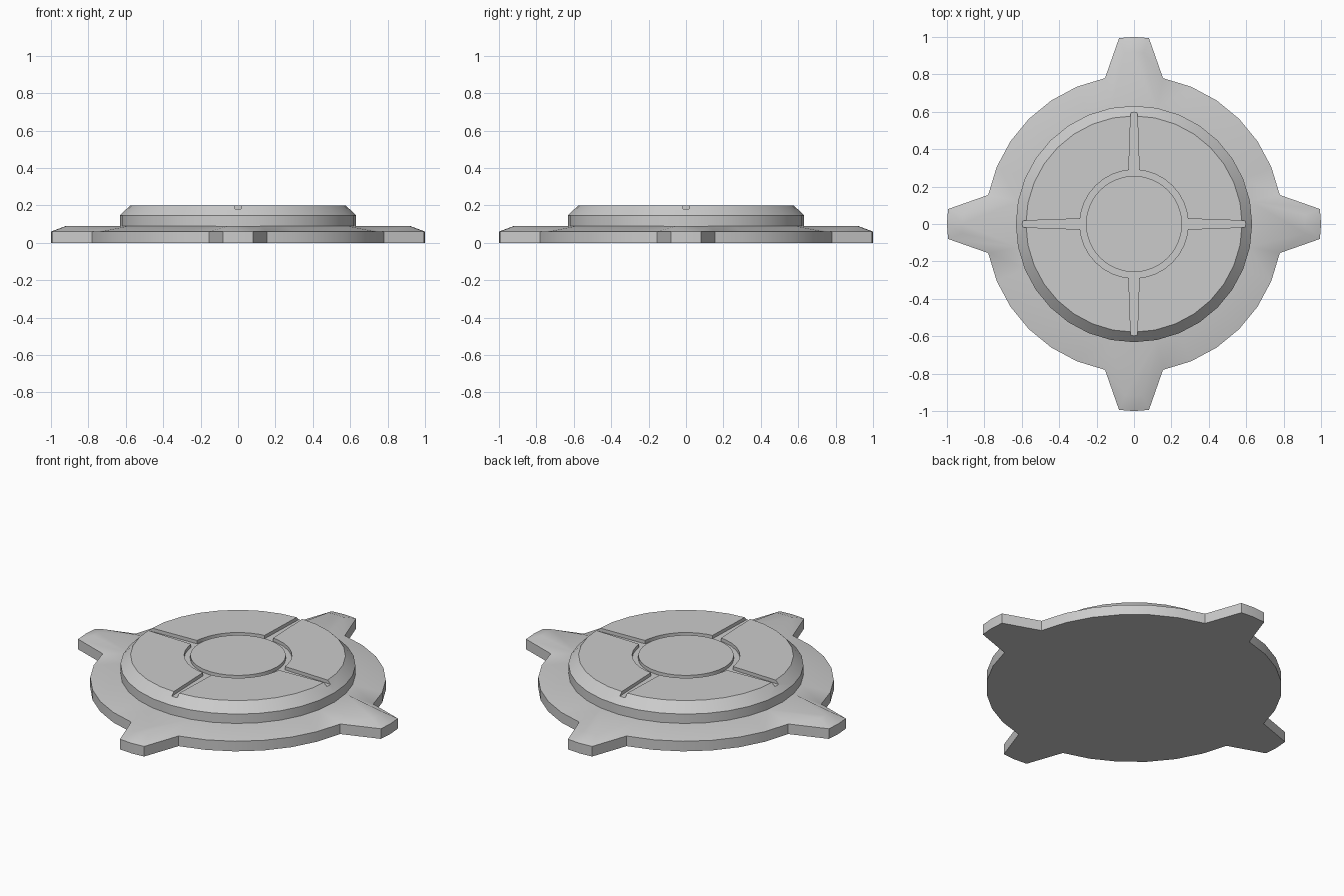
import bpy
from math import sin, cos, pi, radians

if "Cube" in bpy.data.objects:
    bpy.data.objects.remove(bpy.data.objects["Cube"])

STEP = 2 * pi / 32


def polar(r, a):
    return (r * cos(a), r * sin(a))


def circle(r):
    return [polar(r, i * STEP) for i in range(32)]


def four_fold(points):
    """Repeat a quarter outline four times around the z axis."""
    out = []
    for c, s in ((1, 0), (0, 1), (-1, 0), (0, -1)):
        out += [(x * c - y * s, x * s + y * c) for x, y in points]
    return out


def loft(name, loops):
    """Closed solid through a stack of (outline, z) loops with equal counts."""
    n = len(loops[0][0])
    verts = [(x, y, z) for outline, z in loops for x, y in outline]
    faces = [list(range(n))[::-1], list(range(n * (len(loops) - 1), n * len(loops)))]
    for k in range(len(loops) - 1):
        for i in range(n):
            j = (i + 1) % n
            faces.append((k * n + i, k * n + j, (k + 1) * n + j, (k + 1) * n + i))
    mesh = bpy.data.meshes.new(name)
    mesh.from_pydata(verts, [], faces)
    obj = bpy.data.objects.new(name, mesh)
    bpy.context.collection.objects.link(obj)
    return obj


def smooth(obj):
    bpy.ops.object.select_all(action='DESELECT')
    obj.select_set(True)
    bpy.context.view_layer.objects.active = obj
    bpy.ops.object.shade_smooth_by_angle(angle=radians(30))


def tabbed_outline(r_disc, r_tip, half_width, bulge):
    arc = [polar(r_disc, i * STEP) for i in range(1, 8)]
    return four_fold([(r_tip, 0), (r_tip - bulge, half_width)] + arc
                     + [(half_width, r_tip - bulge)])


# Flange with four tapered tabs and a sloping top
rim = tabbed_outline(0.795, 1.0, 0.08, 0.006)
crest = tabbed_outline(0.63, 0.92, 0.05, 0.004)
flange = loft("tabbed_flange", [(rim, 0), (rim, 0.06), (crest, 0.09)])
smooth(flange)

# Raised disc with chamfered edge
disc = loft("raised_disc", [(circle(0.632), 0.085), (circle(0.632), 0.145),
                            (circle(0.578), 0.2)])

# Cutter for the round recess and four radial grooves
groove = four_fold([(0.288, -0.028), (0.66, -0.015), (0.66, 0.015), (0.288, 0.028)]
                   + [polar(0.29, i * STEP) for i in range(1, 8)])
cutter = loft("groove_cutter", [(groove, 0.18), (groove, 0.3)])
cut = disc.modifiers.new("grooves", 'BOOLEAN')
cut.operation = 'DIFFERENCE'
cut.solver = 'EXACT'
cut.object = cutter
bpy.ops.object.select_all(action='DESELECT')
disc.select_set(True)
bpy.context.view_layer.objects.active = disc
bpy.ops.object.modifier_apply(modifier=cut.name)
bpy.data.objects.remove(cutter)
smooth(disc)

# Central cap, leaving a ring groove around it
smooth(loft("center_cap", [(circle(0.257), 0.175), (circle(0.257), 0.2)]))
